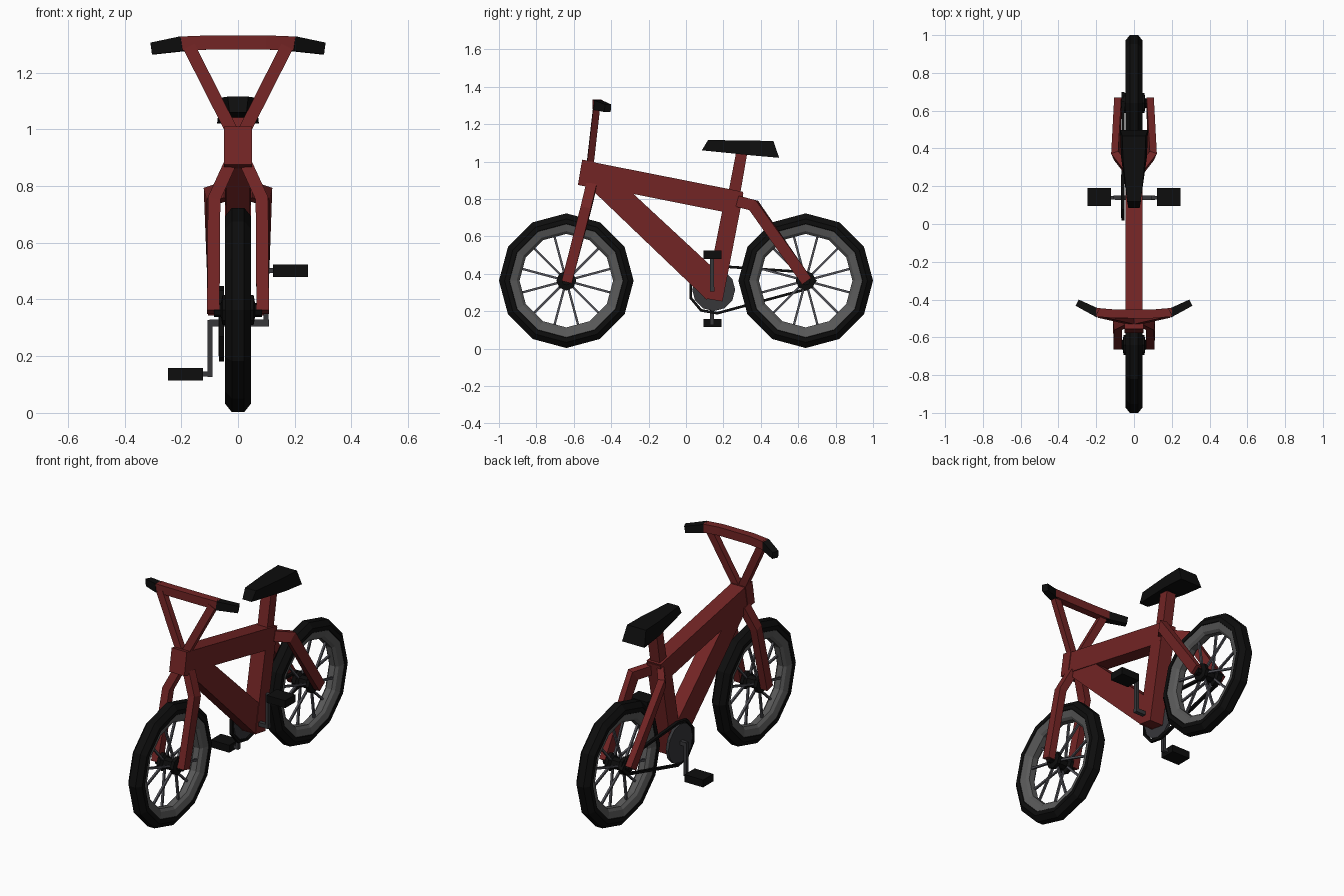
import bpy, bmesh, math
from mathutils import Vector as V

if "Cube" in bpy.data.objects:
    bpy.data.objects.remove(bpy.data.objects["Cube"])


def material(name, *rgb):
    m = bpy.data.materials.new(name)
    m.diffuse_color = (*rgb, 1)
    m.use_nodes = True
    m.node_tree.nodes["Principled BSDF"].inputs["Base Color"].default_value = m.diffuse_color
    return m


RED = material("frame red", 0.17, 0.018, 0.018)
BLACK = material("rubber black", 0.004, 0.004, 0.004)
RIM = material("rim grey", 0.1, 0.1, 0.1)
SPOKE = material("spoke grey", 0.085, 0.085, 0.1)
STEEL = material("crank grey", 0.038, 0.038, 0.042)


def make(name, verts, faces, mat):
    me = bpy.data.meshes.new(name)
    me.from_pydata([tuple(v) for v in verts], [], faces)
    bm = bmesh.new()
    bm.from_mesh(me)
    bmesh.ops.recalc_face_normals(bm, faces=bm.faces)
    bm.to_mesh(me)
    bm.free()
    me.materials.append(mat)
    ob = bpy.data.objects.new(name, me)
    bpy.context.collection.objects.link(ob)
    return ob


def rings(name, loops, mat, closed=False):
    """Skin a list of equal-size vertex loops, capping the ends if open."""
    n, k = len(loops), len(loops[0])
    verts = [p for l in loops for p in l]
    faces = [(i * k + j, i * k + (j + 1) % k,
              (i + 1) % n * k + (j + 1) % k, (i + 1) % n * k + j)
             for i in range(n if closed else n - 1) for j in range(k)]
    if not closed:
        faces += [tuple(range(k)), tuple(range((n - 1) * k, n * k))]
    return make(name, verts, faces, mat)


def slab(name, outline, half, mat, x=0):
    """Side outline (y, z) extruded across x."""
    return rings(name, [[(x + s, y, z) for y, z in outline] for s in (-half, half)], mat)


def beam(name, pts, a, b, ref, mat, closed=False, taper=1):
    """Mitred rectangular tube; a is the half size along ref, b across it."""
    pts = [V(p) for p in pts]
    n = len(pts)
    ref = V(ref)
    loops = []
    for i, p in enumerate(pts):
        tin = (p - pts[i - 1]).normalized() if closed or i else None
        tout = (pts[(i + 1) % n] - p).normalized() if closed or i < n - 1 else None
        t = tin or tout
        m = (t + (tout or t)).normalized()
        u = (ref - t * ref.dot(t)).normalized()
        w = t.cross(u)
        s = 1 + (taper - 1) * i / (n - 1)
        loop = []
        for ca, cb in ((1, 1), (-1, 1), (-1, -1), (1, -1)):
            o = (u * a * ca + w * b * cb) * s
            loop.append(p + o - t * (o.dot(m) / t.dot(m)))
        loops.append(loop)
    return rings(name, loops, mat, closed)


def lathe(name, profile, y, z, mat, sides=12, closed=True):
    """Profile of (radius, x) turned about an axle along x."""
    loops = []
    for i in range(sides):
        c, s = math.cos(i * math.tau / sides), math.sin(i * math.tau / sides)
        loops.append([(x, y + r * s, z + r * c) for r, x in profile])
    if closed:
        return rings(name, loops, mat, True)
    return rings(name, [[l[j] for l in loops] for j in range(len(profile))], mat)


def box(name, x0, x1, y0, y1, z0, z1, mat):
    return slab(name, [(y0, z0), (y1, z0), (y1, z1), (y0, z1)], (x1 - x0) / 2, mat, (x0 + x1) / 2)


# Wheels: tyre, rim, hub and spokes
CZ = 0.363
for label, y in (("front", -0.64), ("rear", 0.64)):
    lathe(label + "_tyre", [(0.36, -0.022), (0.36, 0.022), (0.33, 0.046), (0.305, 0.046),
                            (0.295, 0.03), (0.295, -0.03), (0.305, -0.046), (0.33, -0.046)],
          y, CZ, BLACK)
    lathe(label + "_rim", [(0.308, -0.044), (0.265, -0.032), (0.25, -0.018), (0.25, 0.018),
                           (0.265, 0.032), (0.308, 0.044)], y, CZ, RIM)
    lathe(label + "_hub", [(0.025, -0.085), (0.025, -0.06), (0.053, -0.055), (0.053, -0.035),
                           (0.035, -0.025), (0.035, 0.025), (0.053, 0.035), (0.053, 0.055),
                           (0.025, 0.06), (0.025, 0.085)], y, CZ, BLACK, 8, False)
    for i in range(12):
        ang = math.radians(15 + 30 * i)
        c, s = math.cos(ang), math.sin(ang)
        x = 0.03 if i % 2 else -0.03
        beam(label + "_spoke", [(x, y + 0.04 * s, CZ + 0.04 * c),
                                (x * 0.3, y + 0.255 * s, CZ + 0.255 * c)],
             0.006, 0.006, (1, 0, 0), SPOKE)

# Main frame
slab("head_tube", [(-0.555, 1.01), (-0.578, 0.875), (-0.515, 0.862), (-0.49, 0.998)], 0.05, RED)
slab("top_tube", [(-0.53, 1.003), (-0.55, 0.88), (0.28, 0.715), (0.305, 0.838)], 0.046, RED)
slab("down_tube", [(-0.525, 0.87), (0.11, 0.262), (0.19, 0.39), (-0.36, 0.9)], 0.042, RED)
slab("seat_tube", [(0.1, 0.268), (0.195, 0.252), (0.307, 0.83), (0.215, 0.84)], 0.045, RED)
slab("seat_post", [(0.22, 0.8), (0.285, 0.8), (0.33, 1.06), (0.27, 1.06)], 0.032, RED)

# Fork legs, rear stays, handlebar struts and grips
for side, s in (("right", 1), ("left", -1)):
    beam(side + "_fork_leg", [(s * 0.03, -0.505, 0.875), (s * 0.087, -0.535, 0.75),
                              (s * 0.087, -0.638, 0.355)], 0.028, 0.022, (0, 1, 0), RED)
    beam(side + "_rear_stay", [(s * 0.035, 0.285, 0.785), (s * 0.095, 0.362, 0.765),
                               (s * 0.086, 0.645, 0.36)], 0.019, 0.03, (1, 0, 0), RED)
    beam(side + "_handlebar_strut", [(s * 0.02, -0.512, 0.99), (s * 0.172, -0.478, 1.29)],
         0.018, 0.022, (0, 1, 0), RED)
    beam(side + "_grip", [(s * 0.19, -0.472, 1.302), (s * 0.298, -0.418, 1.285)],
         0.026, 0.023, (0, 0, 1), BLACK, taper=0.8)

beam("handlebar", [(-0.2, -0.467, 1.302), (-0.1, -0.476, 1.306), (0.1, -0.476, 1.306),
                   (0.2, -0.467, 1.302)], 0.025, 0.023, (0, 0, 1), RED)

# Saddle: narrow nose widening to the back, top narrower than the base
sections = []
for y0, z0, y1, z1, w0, w1 in ((0.085, 1.06, 0.118, 1.115, 0.03, 0.036),
                               (0.35, 1.033, 0.34, 1.112, 0.068, 0.058),
                               (0.498, 1.02, 0.467, 1.11, 0.074, 0.062)):
    sections.append([(-w0, y0, z0), (w0, y0, z0), (w1, y1, z1), (-w1, y1, z1)])
rings("saddle", sections, BLACK)

# Drive train: chainring, chain and rear sprocket
BY, BZ = 0.14, 0.315
lathe("chainring", [(0.115, -0.068), (0.115, -0.05)], BY + 0.008, BZ, STEEL, 12, False)
lathe("rear_sprocket", [(0.045, -0.064), (0.045, -0.052)], 0.64, CZ, BLACK, 10, False)
arc = [(-0.058, BY + 0.005 + 0.128 * math.cos(math.radians(a)),
        BZ + 0.128 * math.sin(math.radians(a))) for a in range(80, 281, 40)]
beam("chain", arc + [(-0.058, 0.645, 0.318), (-0.058, 0.69, 0.363), (-0.058, 0.645, 0.408)],
     0.009, 0.007, (1, 0, 0), BLACK, closed=True)

# Cranks and pedals
box("crank_axle", -0.1, 0.11, BY - 0.012, BY + 0.012, 0.305, 0.329, STEEL)
for side, s, pz in (("right", 1, 0.502), ("left", -1, 0.137)):
    lo, hi = sorted((pz, 0.317))
    xs = sorted((s * 0.09, s * 0.108))
    box(side + "_crank_arm", *xs, BY - 0.011, BY + 0.011, lo - 0.01, hi + 0.01, STEEL)
    xs = sorted((s * 0.09, s * 0.14))
    box(side + "_pedal_pin", *xs, BY - 0.009, BY + 0.009, pz - 0.009, pz + 0.009, STEEL)
    xs = sorted((s * 0.123, s * 0.246))
    box(side + "_pedal", *xs, BY - 0.046, BY + 0.05, pz - 0.022, pz + 0.022, BLACK)
